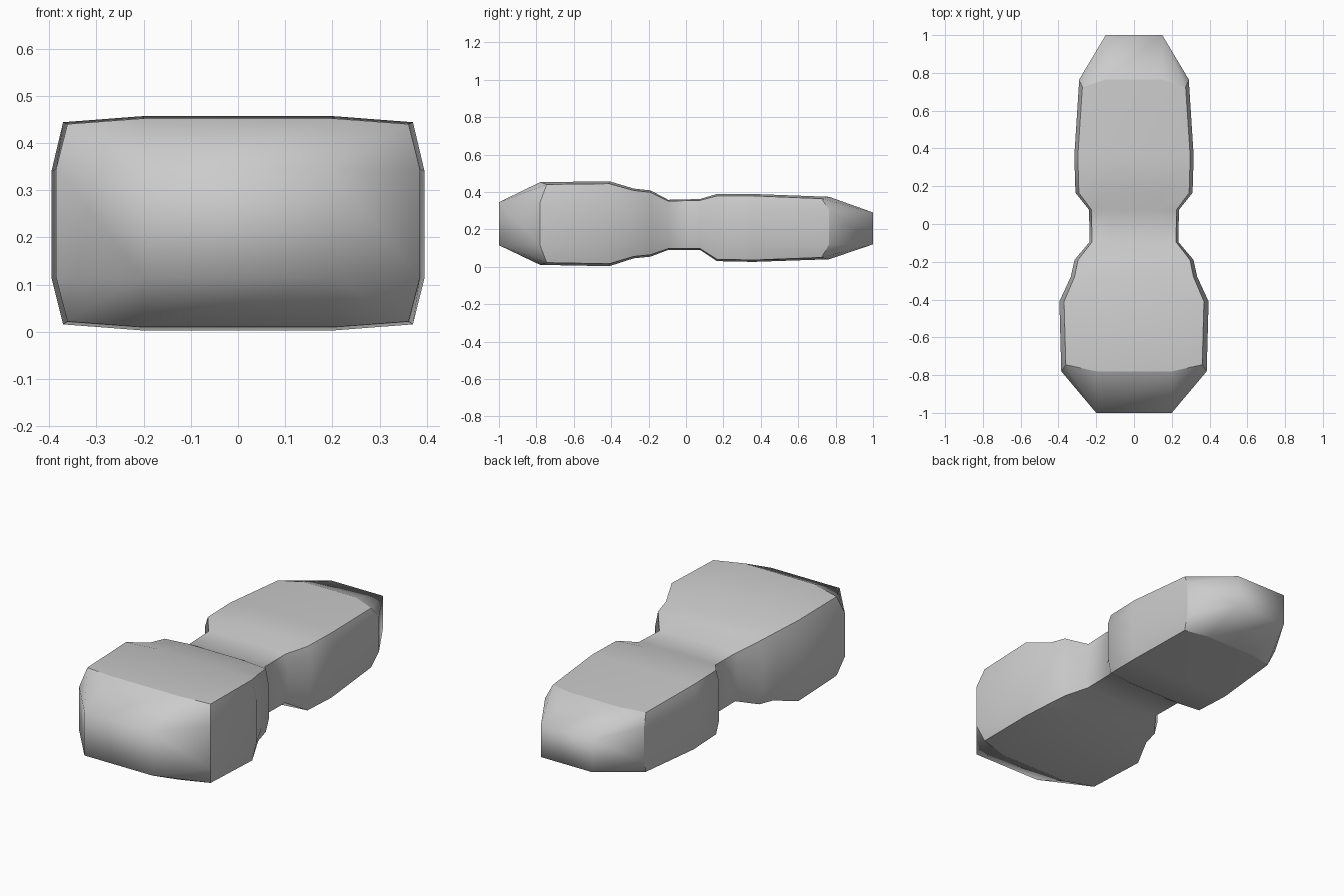
import bpy, bmesh

if "Cube" in bpy.data.objects:
    bpy.data.objects.remove(bpy.data.objects["Cube"])

# Stations along the body: y, half width, flat half width, fold low, fold high, bottom, top, corner drop, corner y shift
stations = [
    (-0.78, .385, .20, .115, .345, .010, .452, .012, .035),
    (-0.41, .395, .20, .115, .340, .003, .457, .013, 0),
    (-0.28, .335, .17, .130, .320, .045, .418, .010, 0),
    (-0.19, .315, .155, .140, .310, .054, .408, .010, 0),
    (-0.095, .235, .12, .155, .290, .090, .358, .007, 0),
    (0.075, .238, .12, .150, .295, .090, .362, .007, 0),
    (0.165, .310, .15, .120, .322, .030, .389, .010, 0),
    (0.36, .316, .15, .118, .320, .026, .389, .010, 0),
    (0.765, .290, .15, .120, .305, .040, .374, .010, -.04),
]


def section(y, x, flat, low, high, bottom, top, drop, shift):
    """Twelve-sided cross-section with slightly crowned faces."""
    xc = x - 0.075 * x + 0.005
    half = [(flat, y, top), (xc, y + shift, top - drop), (x, y, high),
            (x, y, low), (xc, y + shift, bottom + drop), (flat, y, bottom)]
    return half + [(-px, py, pz) for px, py, pz in reversed(half)]


def end(y, x, low, high):
    """Rectangular tip whose corners each collect three points."""
    half = [(x, y, high)] * 3 + [(x, y, low)] * 3
    return half + [(-px, py, pz) for px, py, pz in reversed(half)]


# Loft the body through all sections
sections = [end(-1, .20, .115, .345)]
sections += [section(*s) for s in stations]
sections += [end(1, .15, .12, .29)]

bm = bmesh.new()
rings = [[bm.verts.new(p) for p in s] for s in sections]
for a, b in zip(rings, rings[1:]):
    for i in range(12):
        j = (i + 1) % 12
        bm.faces.new((a[i], a[j], b[j], b[i]))
bm.faces.new(rings[0])
bm.faces.new(rings[-1])

# Keep the box-like outer corners crisp and the rest smooth
for f in bm.faces:
    f.smooth = True
for a, b in zip(rings[1:-1], rings[2:-1]):
    for i in (1, 4, 7, 10):
        bm.edges.get((a[i], b[i])).smooth = False
for r in (rings[1], rings[-2]):
    for i in range(12):
        bm.edges.get((r[i], r[(i + 1) % 12])).smooth = False

bmesh.ops.remove_doubles(bm, verts=bm.verts, dist=0.0005)
bmesh.ops.recalc_face_normals(bm, faces=bm.faces)
mesh = bpy.data.meshes.new("waisted_body")
bm.to_mesh(mesh)
bm.free()
body = bpy.data.objects.new("waisted_body", mesh)
bpy.context.collection.objects.link(body)
